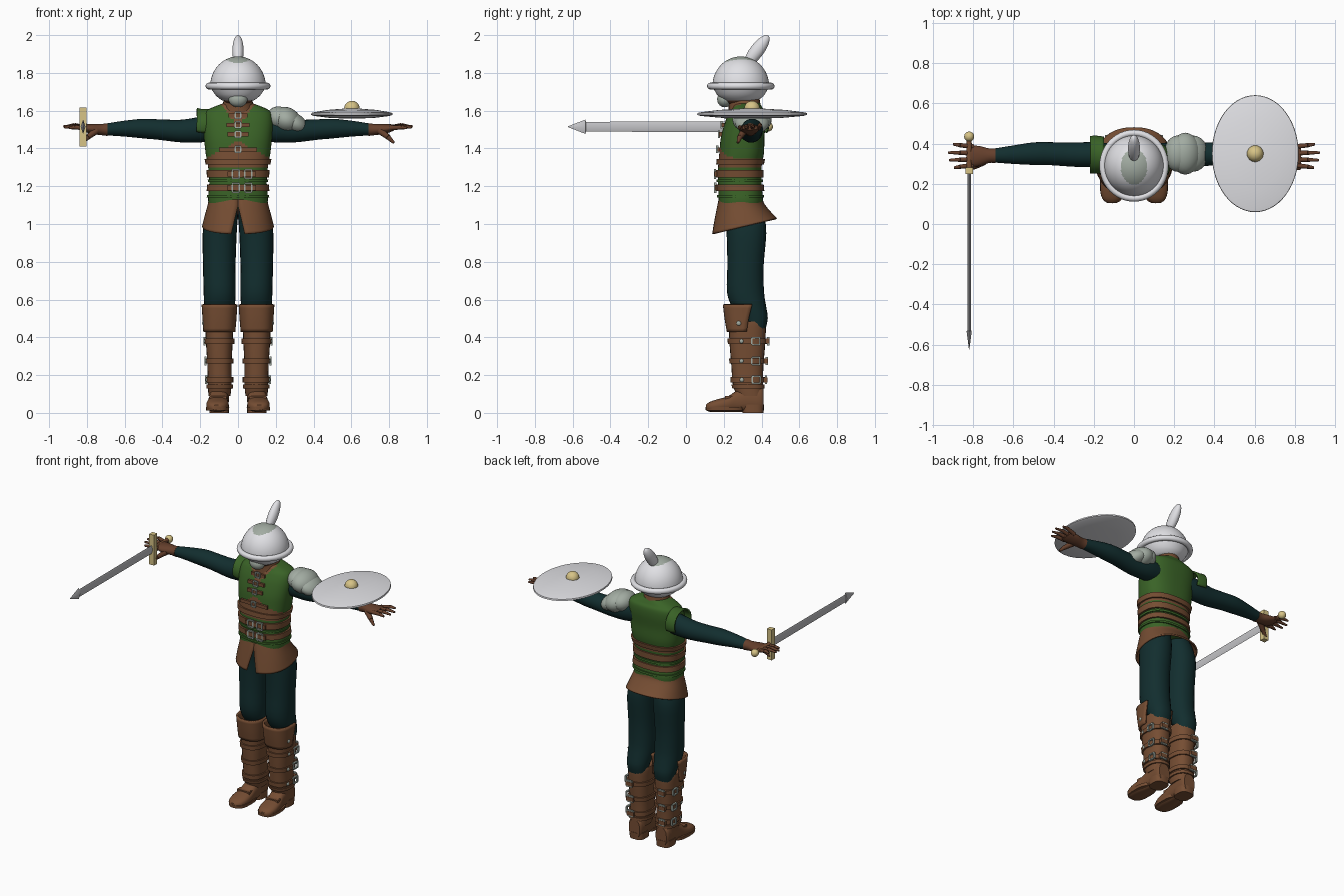
import bpy, bmesh, math
from mathutils import Vector, Matrix

if "Cube" in bpy.data.objects:
    bpy.data.objects.remove(bpy.data.objects["Cube"])

COLOURS = {
    "polished white metal": (0.75, 0.75, 0.78), "blade steel": (0.55, 0.55, 0.57),
    "grey green metal": (0.36, 0.41, 0.36), "green leather": (0.042, 0.125, 0.02),
    "brown leather": (0.18, 0.075, 0.033), "dark brown skin": (0.13, 0.05, 0.025),
    "dark teal cloth": (0.006, 0.027, 0.028), "gold": (0.68, 0.55, 0.24)}
MATS = {}
for key, c in COLOURS.items():
    MATS[key] = bpy.data.materials.new(key)
    MATS[key].diffuse_color = (*c, 1)
WHITE, STEEL, GREY, GREEN, BROWN, SKIN, TEAL, GOLD = COLOURS


def finish(name, bm, *mats):
    bmesh.ops.recalc_face_normals(bm, faces=bm.faces)
    me = bpy.data.meshes.new(name)
    bm.to_mesh(me)
    bm.free()
    ob = bpy.data.objects.new(name, me)
    bpy.context.collection.objects.link(ob)
    for m in mats:
        me.materials.append(MATS[m])
    return ob


def spline(rows, sub):
    """Smoothly interpolate between the given section rows."""
    out = []
    for i in range(len(rows) - 1):
        p = [rows[max(0, min(len(rows) - 1, i + k))] for k in (-1, 0, 1, 2)]
        for j in range(sub):
            t = j / sub
            out.append([0.5 * (2*b + (c - a)*t + (2*a - 5*b + 4*c - d)*t*t + (3*b - a - 3*c + d)*t**3)
                        for a, b, c, d in zip(*p)])
    return out + [list(rows[-1])]


def loft(name, axis, rows, mats, n=2.0, seg=24, sub=3, arc=None, thick=0, rule=None):
    """Sections (position, centre a, centre b, radius a, radius b) along an axis."""
    bm = bmesh.new()
    rings = []
    for t, ca, cb, ra, rb in spline(rows, sub):
        a0, a1 = arc(t) if arc else (0, 360)
        ring = []
        for k in range(seg + (1 if arc else 0)):
            a = math.radians(a0 + (a1 - a0) * k / seg)
            c, s = math.cos(a), math.sin(a)
            u = ca + ra * math.copysign(abs(c) ** (2 / n), c)
            v = cb + rb * math.copysign(abs(s) ** (2 / n), s)
            ring.append(bm.verts.new({"z": (u, v, t), "x": (t, u, v), "y": (u, t, v)}[axis]))
        rings.append(ring)
    for r, q in zip(rings, rings[1:]):
        for k in range(seg):
            m = (k + 1) % len(r)
            bm.faces.new((r[k], r[m], q[m], q[k]))
    if not arc:
        bm.faces.new(rings[0])
        bm.faces.new(rings[-1])
    if rule:
        for f in bm.faces:
            f.material_index = rule(f.calc_center_median())
    ob = finish(name, bm, *mats)
    if thick:
        mod = ob.modifiers.new("thickness", "SOLIDIFY")
        mod.thickness, mod.offset = thick, 0
    return ob


def ball(name, pos, radii, mat, rot=None):
    bm = bmesh.new()
    bmesh.ops.create_uvsphere(bm, u_segments=24, v_segments=14, radius=1)
    bm.transform(Matrix.Translation(pos) @ (rot or Matrix()) @ Matrix.Diagonal((*radii, 1)))
    return finish(name, bm, mat)


def box(name, pos, size, mat):
    bm = bmesh.new()
    bmesh.ops.create_cube(bm, size=1)
    bm.transform(Matrix.Translation(pos) @ Matrix.Diagonal((*size, 1)))
    return finish(name, bm, mat)


def tube(name, p, q, r0, r1, mat, seg=10):
    p, q = Vector(p), Vector(q)
    bm = bmesh.new()
    bmesh.ops.create_cone(bm, cap_ends=True, segments=seg, radius1=r0, radius2=r1, depth=(q - p).length)
    bm.transform(Matrix.Translation((p + q) / 2) @ (q - p).to_track_quat("Z", "Y").to_matrix().to_4x4())
    return finish(name, bm, mat)


def buckle(name, pos, w, h, along_x=False):
    """Square frame facing the front, or facing sideways."""
    for s in (-1, 1):
        side = (0.012, 0.008, h) if along_x else (0.008, 0.012, h)
        bar = (0.012, w, 0.008) if along_x else (w, 0.012, 0.008)
        off = Vector((0, s * w / 2, 0)) if along_x else Vector((s * w / 2, 0, 0))
        box(name, Vector(pos) + off, side, GREY)
        box(name, Vector(pos) + Vector((0, 0, s * h / 2)), bar, GREY)


def at(rows, z):
    return min(spline(rows, 12), key=lambda r: abs(r[0] - z))


def band(name, rows, z0, z1, grow, mat, n=2.4):
    """Belt that follows a lofted part."""
    out = []
    for z, g in ((z0, -0.01), (z0, grow), (z1, grow), (z1, -0.01)):
        _, a, b, ra, rb = at(rows, z)
        out.append((z, a, b, ra + g, rb + g))
    return loft(name, "z", out, [mat], n=n, seg=40, sub=1)


# Torso: green jerkin with a brown front panel and open collar
TORSO = [(1.08, 0, .29, .15, .115), (1.13, 0, .29, .158, .117), (1.22, 0, .285, .152, .115),
         (1.30, 0, .285, .158, .115), (1.38, 0, .295, .172, .118), (1.46, 0, .30, .18, .115),
         (1.54, 0, .315, .185, .108), (1.59, 0, .325, .175, .095), (1.615, 0, .325, .14, .08),
         (1.64, 0, .32, .075, .07)]


def torso_rule(c):
    if 1.30 < c.z < 1.35:
        return 1
    if c.y < 0.29 and (1.34 < c.z < 1.44 - 0.55 * abs(c.x) or (c.z > 1.53 and abs(c.x) < (c.z - 1.52) * 0.8)):
        return 1
    return 0


loft("jerkin", "z", TORSO, [GREEN, BROWN], n=2.5, seg=88, sub=7, rule=torso_rule)
for z0, z1 in ((1.175, 1.21), (1.245, 1.285), (1.315, 1.345)):
    band("belt", TORSO, z0, z1, 0.011, BROWN, 2.5)
for z0 in (1.14, 1.222):
    band("jerkin_fold", TORSO, z0, z0 + 0.014, 0.008, GREEN, 2.5)
for z, w in ((1.192, .05), (1.265, .05)):
    y = at(TORSO, z)[2] - at(TORSO, z)[4] - 0.016
    for x in (-0.012, 0.055):
        buckle("belt_buckle", (x, y, z), 0.038, 0.046)
    box("belt_tongue", (0.02, y + 0.004, z), (0.15, 0.012, 0.028), BROWN)
for z, w in ((1.395, .2), (1.475, .11), (1.525, .12), (1.575, .1)):
    y = at(TORSO, z)[2] - at(TORSO, z)[4] - 0.005
    box("chest_strap", (0, y, z), (w, 0.014, 0.022), BROWN)
    buckle("chest_buckle", (0, y - 0.008, z), 0.03, 0.032)

# Skirt: flared, split at the front, hem rising to the back
skirt = loft("skirt", "z", [(.985, 0, .31, .185, .168), (1.04, 0, .30, .172, .145),
             (1.10, 0, .29, .156, .12), (1.13, 0, .29, .15, .112)], [BROWN], n=2.3, seg=48, sub=4, thick=0.01,
             arc=lambda z: (-90 + max(0, 1.1 - z) * 75, 270 - max(0, 1.1 - z) * 75))
for v in skirt.data.vertices:
    v.co.z += (v.co.y - 0.30) * 0.24 * (1.13 - v.co.z) / 0.145

# Neck, chin guard and helmet
loft("collar", "z", [(1.58, 0, .315, .10, .09), (1.63, 0, .31, .082, .085), (1.69, 0, .30, .07, .085)], [BROWN])
ball("head", (0, .285, 1.69), (.09, .10, .07), SKIN)
ball("chin_guard", (0, .205, 1.66), (.05, .04, .042), GREY)
dome = [(1.655, 0, .29, .085, .09), (1.675, 0, .29, .112, .118), (1.70, 0, .29, .132, .135)]
for i in range(19):
    a = math.radians(i * 4.9)
    dome.append((1.73 + .157 * math.sin(a), 0, .29, .147 * math.cos(a), .15 * math.cos(a)))
loft("helmet", "z", dome, [WHITE, GREY], seg=64, sub=2,
     rule=lambda c: int(c.z > 1.8 and (c.x / .066) ** 2 + ((c.y - .285) / .088) ** 2 < 1))
rim = [(1.73 + .018 * math.sin(a), 0, .29, .155 + .017 * math.cos(a), .162 + .017 * math.cos(a))
       for a in [math.radians(-180 + 30 * k) for k in range(13)]]
loft("helmet_rim", "z", rim, [WHITE], seg=48, sub=1)
ball("plume", (0, .375, 1.917), (.03, .037, .101), WHITE, Matrix.Rotation(math.radians(-37), 4, "X"))

for s in (-1, 1):
    side = "left" if s > 0 else "right"
    # Arms and open hands
    loft(side + "_arm", "x", [(s*.12, .34, 1.51, .06, .07), (s*.20, .345, 1.50, .063, .068),
         (s*.30, .345, 1.492, .06, .06), (s*.42, .35, 1.50, .057, .054), (s*.50, .35, 1.505, .056, .052),
         (s*.60, .345, 1.505, .046, .042), (s*.71, .34, 1.50, .033, .03)], [TEAL])
    loft(side + "_palm", "x", [(s*.69, .34, 1.50, .037, .034), (s*.72, .34, 1.50, .036, .03),
         (s*.77, .338, 1.503, .05, .027), (s*.81, .338, 1.508, .052, .02), (s*.83, .338, 1.51, .045, .012)], [SKIN])
    for k, (y, reach) in enumerate(((.292, .895), (.322, .92), (.352, .925), (.385, .90))):
        mid = (s*.865, y + (y - .338) * .15, 1.512 + .004 * k)
        tube(side + "_finger", (s*.80, y, 1.508), mid, .013, .011, SKIN)
        tube(side + "_fingertip", mid, (s*reach, y + (y - .338) * .25, 1.508 + .004 * k), .011, .006, SKIN)
    tube(side + "_thumb", (s*.75, .31, 1.495), (s*.795, .285, 1.46), .02, .014, SKIN)
    tube(side + "_thumb_tip", (s*.795, .285, 1.46), (s*.825, .275, 1.43), .014, .007, SKIN)

    # Trouser legs
    loft(side + "_leg", "z", [(.44, s*.10, .37, .06, .05), (.50, s*.10, .365, .07, .068),
         (.56, s*.098, .335, .08, .09), (.64, s*.097, .315, .085, .098), (.78, s*.099, .315, .086, .096),
         (.95, s*.097, .32, .09, .105), (1.04, s*.085, .31, .084, .105), (1.10, s*.075, .30, .07, .095)],
         [TEAL], n=2.2)

    # Boots: shaft, knee guard, foot, sole and straps
    shaft = [(.09, s*.098, .34, .058, .07), (.15, s*.097, .328, .063, .08), (.25, s*.098, .325, .064, .085),
             (.36, s*.099, .325, .07, .094), (.46, s*.099, .325, .074, .098), (.485, s*.099, .325, .072, .092)]
    loft(side + "_boot_shaft", "z", shaft, [BROWN], n=2.4)
    loft(side + "_knee_guard", "z", [(.43, s*.099, .31, .079, .088), (.50, s*.098, .31, .084, .10),
         (.575, s*.098, .315, .089, .114)], [BROWN], n=2.6, thick=0.012,
         arc=lambda z: (-184 - (z - .43) * 60, 4 + (z - .43) * 60))
    band(side + "_shin_plate_hem", shaft, .13, .15, .008, BROWN)
    loft(side + "_foot", "y", [(.105, s*.112, .028, .022, .014), (.125, s*.111, .032, .046, .026),
         (.17, s*.109, .039, .059, .034), (.22, s*.107, .046, .057, .041), (.27, s*.103, .062, .051, .057),
         (.33, s*.10, .078, .052, .073), (.39, s*.10, .075, .05, .07), (.41, s*.10, .07, .04, .06)],
         [BROWN], n=2.6)
    loft(side + "_sole", "z", [(.012, s*.108, .205, .06, .10), (.032, s*.108, .205, .062, .102)],
         [BROWN], n=2.8, sub=1)
    loft(side + "_heel", "z", [(0, s*.10, .355, .051, .056), (.045, s*.10, .355, .053, .058)],
         [BROWN], n=3, sub=1)
    box(side + "_foot_strap", (s*.107, .225, .075), (.09, .035, .03), BROWN)
    for z in (.175, .275, .38):
        band(side + "_boot_strap", shaft, z - .014, z + .014, .009, BROWN)
        _, cx, cy, rx, ry = at(shaft, z)
        buckle(side + "_boot_buckle", (cx + s*(rx + .008), cy + .045, z), .042, .038, True)
        ball(side + "_shin_stud", (cx + s*rx, cy - .03, z), (.012, .013, .014), GREY)
        box(side + "_strap_end", (cx + s*.02, cy + ry + .012, z), (.05, .022, .026), BROWN)
        buckle(side + "_back_buckle", (cx + s*.02, cy + ry + .016, z), .04, .036)
    ball(side + "_knee_stud", (s*.18, .28, .475), (.01, .014, .014), GREY)

# Shoulder flap on one side, layered plates on the other
loft("shoulder_flap", "x", [(-.15, .345, 1.52, .085, .085), (-.19, .345, 1.52, .09, .084),
     (-.218, .345, 1.525, .088, .085)], [GREEN], thick=0.01, arc=lambda t: (-25, 205))
for k, (x, z, rx, ry, rz) in enumerate(((.215, 1.56, .065, .09, .062), (.255, 1.55, .08, .104, .068),
                                       (.295, 1.535, .08, .09, .052))):
    ball("shoulder_plate", (x, .35, z), (rx, ry, rz), GREY, Matrix.Rotation(math.radians(22 + 4*k), 4, "Y"))

# Oval shield with boss
loft("shield", "z", [(1.558, .603, .35, .03, .04), (1.562, .603, .35, .12, .16), (1.572, .603, .35, .20, .272),
     (1.578, .603, .35, .216, .291), (1.588, .603, .35, .214, .289), (1.592, .603, .35, .198, .27),
     (1.604, .603, .35, .13, .175), (1.612, .603, .35, .03, .04)], [WHITE], seg=56, sub=1)
ball("shield_boss", (.603, .35, 1.612), (.041, .041, .04), GOLD)

# Sword held forward
loft("sword_blade", "y", [(.26, -.82, 1.515, .008, .028), (-.53, -.82, 1.515, .008, .026),
     (-.532, -.82, 1.515, .013, .038), (-.625, -.82, 1.515, .001, .002)], [STEEL], seg=4, sub=1)
box("sword_guard", (-.82, .265, 1.513), (.036, .034, .205), GOLD)
tube("sword_grip", (-.82, .27, 1.515), (-.82, .425, 1.515), .014, .013, BROWN, 14)
ball("sword_pommel", (-.82, .435, 1.515), (.025, .025, .025), GOLD)

bpy.ops.object.select_all(action="SELECT")
bpy.context.view_layer.objects.active = skirt
bpy.ops.object.shade_smooth_by_angle(angle=math.radians(40))

for m in bpy.data.materials:
    if m.users and not m.is_grease_pencil:
        m.use_nodes = True
        m.node_tree.nodes["Principled BSDF"].inputs["Base Color"].default_value = m.diffuse_color
